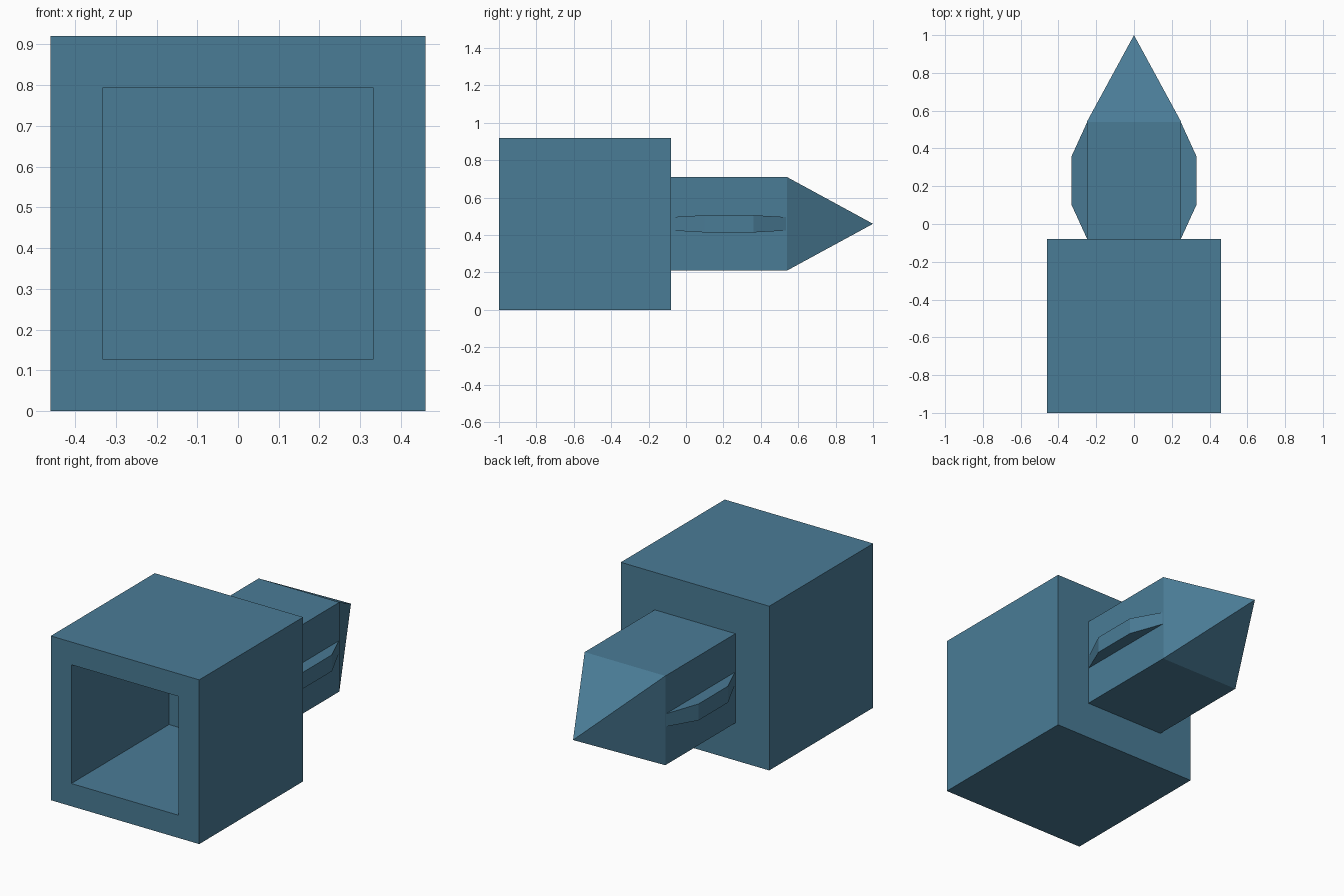
import bpy, bmesh
from mathutils import Matrix, Vector

if "Cube" in bpy.data.objects:
    bpy.data.objects.remove(bpy.data.objects["Cube"])

MID_Z = 0.46

paint = bpy.data.materials.new("slate_blue")
paint.diffuse_color = (0.068, 0.200, 0.305, 1)
paint.use_nodes = True
paint.node_tree.nodes["Principled BSDF"].inputs["Base Color"].default_value = paint.diffuse_color


def finish(bm, name):
    bmesh.ops.recalc_face_normals(bm, faces=bm.faces)
    mesh = bpy.data.meshes.new(name)
    bm.to_mesh(mesh)
    bm.free()
    mesh.materials.append(paint)
    obj = bpy.data.objects.new(name, mesh)
    bpy.context.collection.objects.link(obj)
    return obj


def box(x, y0, y1, z):
    """Box centred on x = 0 and MID_Z, with half sizes x and z."""
    bm = bmesh.new()
    bmesh.ops.create_cube(bm, size=2, matrix=Matrix.Translation((0, (y0 + y1) / 2, MID_Z))
                          @ Matrix.Diagonal((x, (y1 - y0) / 2, z, 1)))
    return bm


def face_towards(bm, direction):
    bm.normal_update()
    return max(bm.faces, key=lambda f: f.normal.dot(Vector(direction)))


# Socket block: cube with a deep square hole in the front
bm = box(0.46, -1.0, -0.08, 0.46)
front = face_towards(bm, (0, -1, 0))
bmesh.ops.inset_individual(bm, faces=[front], thickness=0.18)
pit = bmesh.ops.extrude_discrete_faces(bm, faces=[front])["faces"][0]
bmesh.ops.translate(bm, verts=pit.verts, vec=(0, 0.865, 0))
finish(bm, "socket_block")

# Plug: square bar ending in a pyramid point
bm = box(0.25, -0.09, 0.54, 0.25)
bmesh.ops.poke(bm, faces=[face_towards(bm, (0, 1, 0))], offset=0.46)
finish(bm, "plug")

# Side ridges: bevelled catches along both sides of the plug
profile = [(0.24, -0.08, 0.036), (0.25, -0.075, 0.036), (0.33, 0.10, 0.046),
           (0.33, 0.36, 0.046), (0.25, 0.535, 0.036), (0.24, 0.535, 0.036)]
for side, label in ((-1, "left"), (1, "right")):
    bm = bmesh.new()
    low, high = ([bm.verts.new((side * x, y, MID_Z + s * h)) for x, y, h in profile]
                 for s in (-1, 1))
    n = len(profile)
    for i in range(n):
        j = (i + 1) % n
        bm.faces.new((low[i], low[j], high[j], high[i]))
    for ring in (low, high):
        bm.faces.new((ring[0], ring[1], ring[4], ring[5]))
        bm.faces.new(ring[1:5])
    finish(bm, label + "_ridge")
